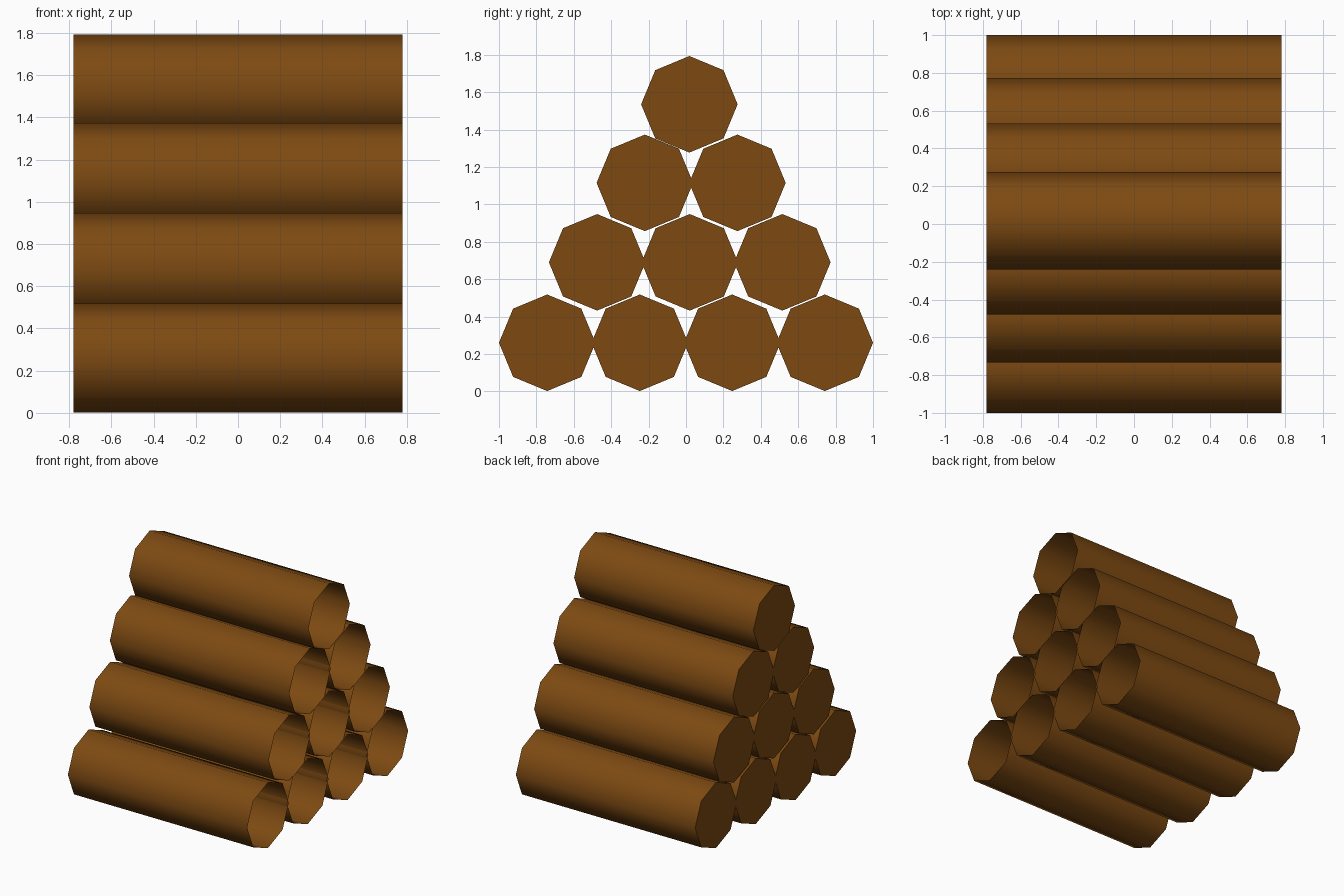
import bpy, bmesh, math
from mathutils import Matrix

if "Cube" in bpy.data.objects:
    bpy.data.objects.remove(bpy.data.objects["Cube"])

RADIUS, LENGTH = 0.258, 1.56

bark = bpy.data.materials.new("brown_wood")
bark.diffuse_color = (0.205, 0.068, 0.006, 1)
bark.use_nodes = True
bark.node_tree.nodes["Principled BSDF"].inputs["Base Color"].default_value = bark.diffuse_color

# Shared log mesh: eight-sided smooth tube along x, closed at -x and open at +x
bm = bmesh.new()
bmesh.ops.create_cone(bm, cap_ends=True, cap_tris=False, segments=8,
                      radius1=RADIUS, radius2=RADIUS, depth=LENGTH,
                      matrix=Matrix.Rotation(math.pi / 2, 4, 'Y'))
bm.normal_update()
bmesh.ops.delete(bm, geom=[f for f in bm.faces if f.normal.x > 0.9],
                 context='FACES_ONLY')
for f in bm.faces:
    f.smooth = abs(f.normal.x) < 0.5
    if not f.smooth:
        for e in f.edges:
            e.smooth = False
log_mesh = bpy.data.meshes.new("log")
bm.to_mesh(log_mesh)
bm.free()
log_mesh.materials.append(bark)

# Stacked rows: height of the axis, then y of each log
rows = [(0.26, (-0.742, -0.247, 0.247, 0.742)),
        (0.69, (-0.475, 0.02, 0.515)),
        (1.115, (-0.22, 0.275)),
        (1.535, (0.018,))]
for r, (z, ys) in enumerate(rows, 1):
    for i, y in enumerate(ys, 1):
        log = bpy.data.objects.new(f"log_row{r}_{i}", log_mesh)
        log.location = (0, y, z)
        bpy.context.collection.objects.link(log)
